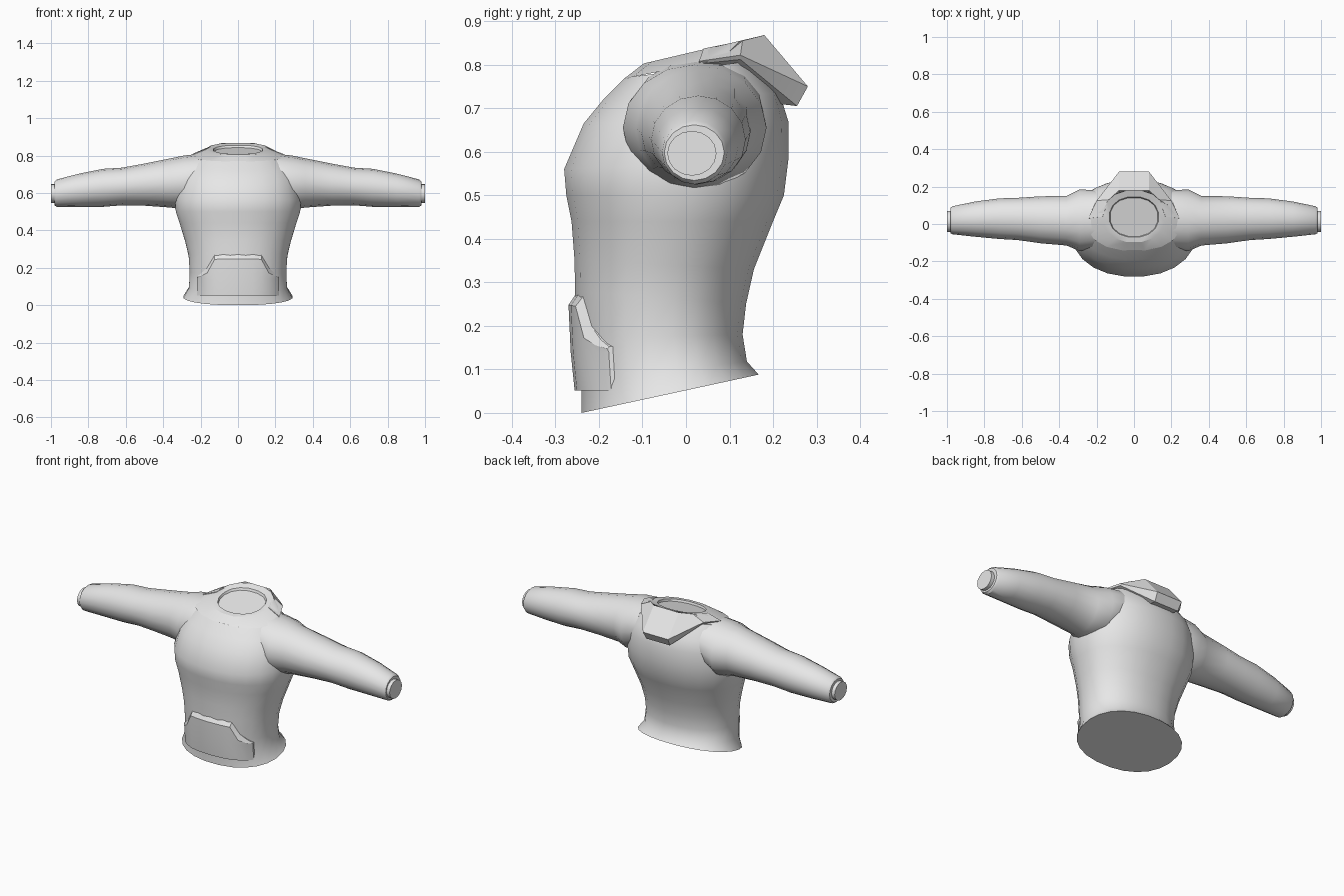
import bpy, bmesh
from math import sin, cos, pi, radians

old = bpy.data.objects.get("Cube")
if old:
    bpy.data.objects.remove(old)

grey = bpy.data.materials.new("light grey cloth")
grey.use_nodes = True
grey.diffuse_color = (0.8, 0.8, 0.8, 1)
grey.node_tree.nodes["Principled BSDF"].inputs["Base Color"].default_value = (0.8, 0.8, 0.8, 1)


def loft(name, rings, angle=35):
    """Skin a row of closed rings, cap both ends and shade smooth by angle."""
    bm = bmesh.new()
    rows = [[bm.verts.new(p) for p in ring] for ring in rings]
    n = len(rows[0])
    for a, b in zip(rows, rows[1:]):
        for i in range(n):
            j = (i + 1) % n
            bm.faces.new((a[i], a[j], b[j], b[i]))
    bm.faces.new(rows[0][::-1])
    bm.faces.new(rows[-1])
    bmesh.ops.recalc_face_normals(bm, faces=bm.faces)
    mesh = bpy.data.meshes.new(name)
    bm.to_mesh(mesh)
    bm.free()
    for poly in mesh.polygons:
        poly.use_smooth = True
    mesh.set_sharp_from_angle(angle=radians(angle))
    mesh.materials.append(grey)
    obj = bpy.data.objects.new(name, mesh)
    bpy.context.collection.objects.link(obj)
    return obj


def power(v, e):
    return abs(v) ** e * (1 if v >= 0 else -1)


def body_ring(yf, zf, yb, zb, half, sides=24, e=2.2):
    """Tilted superellipse between a front point and a back point."""
    ring = []
    for i in range(sides):
        t = 2 * pi * (i + 0.5) / sides
        s = power(sin(t), 2 / e) / power(cos(pi / sides), 2 / e)
        s = max(-1, min(1, s))
        ring.append((half * power(cos(t), 2 / e),
                     (yf + yb) / 2 + s * (yb - yf) / 2,
                     (zf + zb) / 2 + s * (zb - zf) / 2))
    return ring


# Torso: front y, front z, back y, back z, half width
torso = [
    (-.24, 0, .167, .088, .293), (-.24, .07, .14, .118, .264),
    (-.25, .17, .13, .18, .26), (-.255, .28, .138, .25, .266),
    (-.256, .35, .156, .33, .284), (-.263, .44, .2, .44, .315),
    (-.275, .5, .225, .5, .335), (-.28, .56, .235, .58, .34),
    (-.235, .665, .235, .67, .325), (-.19, .72, .215, .735, .295),
    (-.14, .77, .16, .81, .245)]
loft("torso", [body_ring(*r) for r in torso])

# Collar with a shallow closed neck opening
collar = [(-.142, .768, .14, .825, .25), (-.097, .803, .18, .868, .167),
          (-.07, .808, .145, .855, .133), (-.066, .796, .14, .842, .129)]
loft("collar", [body_ring(*r, sides=16) for r in collar], 25)

# Sleeves: x, front y, back y, bottom z, top z
sleeve = [
    (.2, -.13, .18, .56, .81), (.29, -.145, .185, .51, .8),
    (.36, -.115, .15, .522, .785), (.5, -.103, .148, .532, .757),
    (.62, -.086, .14, .534, .735), (.72, -.08, .137, .526, .729),
    (.85, -.068, .12, .525, .703), (.97, -.055, .095, .525, .672),
    (.98, -.05, .088, .534, .662)]
hand_plug = [(.96, -.043, .07, .545, .648), (1, -.043, .07, .545, .648)]


def arm_ring(x, y0, y1, z0, z1, sides):
    return [(x, (y0 + y1) / 2 + (y1 - y0) / 2 * cos(2 * pi * i / sides),
             (z0 + z1) / 2 + (z1 - z0) / 2 * sin(2 * pi * i / sides))
            for i in range(sides)]


for side, sign in (("left", 1), ("right", -1)):
    for part, table in (("sleeve", sleeve), ("wrist_end", hand_plug)):
        loft(f"{side}_{part}",
             [arm_ring(sign * x, *r, 16) for x, *r in table], 40)


def mirrored(columns):
    """Columns run from the +x side to the middle; add the -x half."""
    other = [[(-x, y, z) for x, y, z in col] for col in reversed(columns)
             if abs(col[0][0]) > .001]
    return columns + other


# Hood folded down behind the collar
hood = [
    [(.168, .04, .837), (.245, .03, .808), (.24, .03, .802), (.15, .04, .79)],
    [(.135, .13, .855), (.2, .125, .822), (.195, .125, .812), (.12, .1, .78)],
    [(.08, .18, .868), (.08, .28, .75), (.075, .255, .705), (.07, .13, .72)]]
loft("hood", mirrored(hood), 20)


# Front pocket: follows the belly curve, with a sloped top ledge
def belly(x, front):
    return -.058 + (front + .058) * (1 - abs(x / .264) ** 2.2) ** (1 / 2.2)


pocket = []
for x, low, high, lift in ((.22, .147, .152, .004), (.2, .155, .168, .012),
                           (.165, .172, .2, .016), (.125, .245, .268, .018),
                           (.08, .247, .272, .017), (0, .248, .272, .016)):
    pocket.append([
        (x, belly(x, -.24) + .02, .055), (x, belly(x, -.24) - lift, .052),
        (x, belly(x, -.249) - lift, .14), (x, belly(x, -.254) - lift, low),
        (x, belly(x, -.254), high), (x, belly(x, -.254) + .02, high)])
loft("front_pocket", mirrored(pocket), 25)
